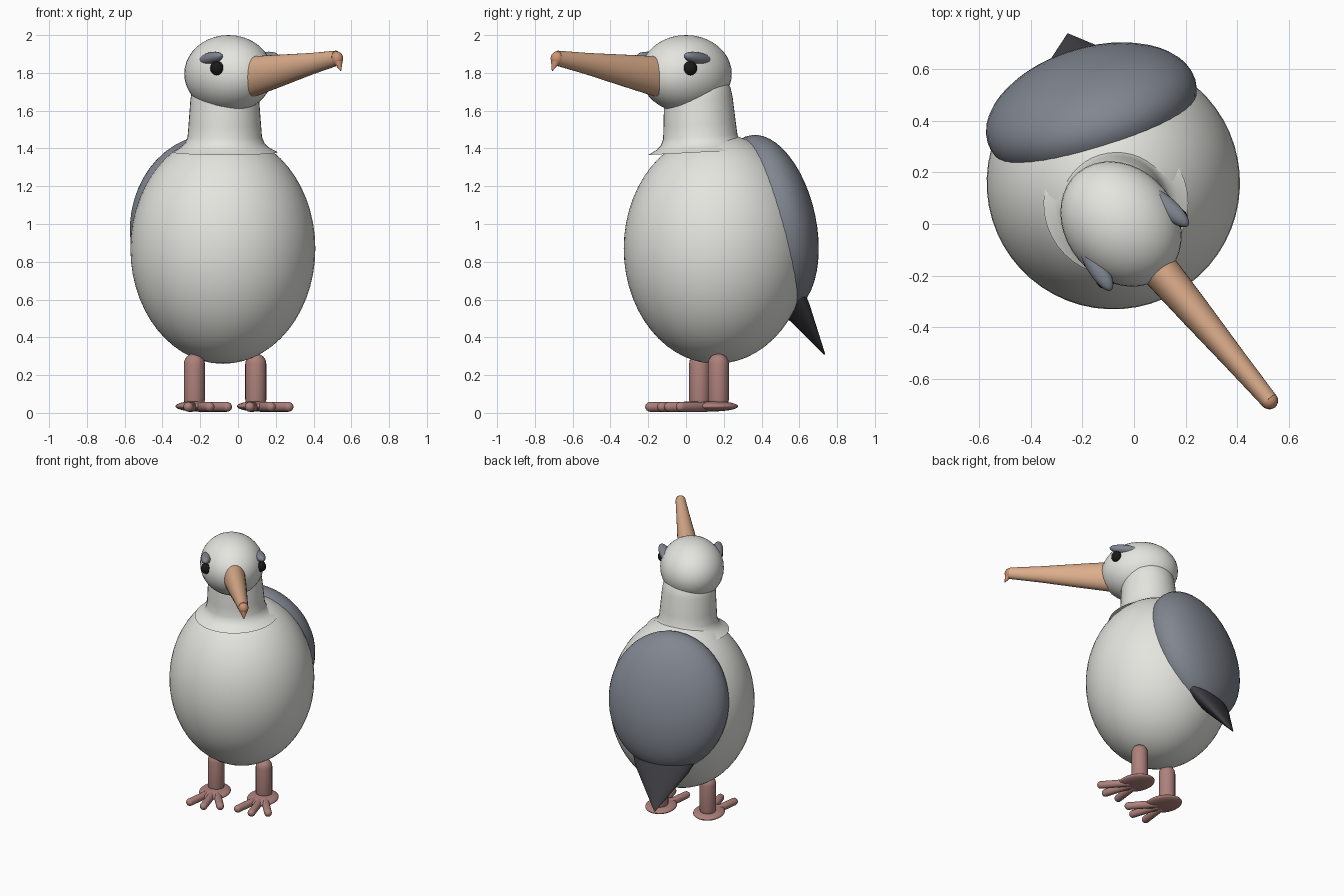
import bpy, bmesh
from math import radians, sin, cos, pi
from mathutils import Matrix, Vector

if "Cube" in bpy.data.objects:
    bpy.data.objects.remove(bpy.data.objects["Cube"])

def material(name, rgb):
    m = bpy.data.materials.new(name)
    m.diffuse_color = (*rgb, 1)
    m.use_nodes = True
    m.node_tree.nodes["Principled BSDF"].inputs["Base Color"].default_value = m.diffuse_color
    return m

WHITE = material("white_plumage", (0.78, 0.78, 0.74))
SLATE = material("slate_plumage", (0.22, 0.24, 0.28))
DARK = material("dark_plumage", (0.05, 0.05, 0.06))
BEAK = material("beak_tan", (0.72, 0.42, 0.26))
HOOK = material("hook_orange", (0.62, 0.29, 0.17))
SKIN = material("leg_pink", (0.42, 0.22, 0.20))
BLACK = material("eye_black", (0.01, 0.01, 0.01))

# Body and head each have their own turned frame (local -y is forward)
BODY = Matrix.Translation((-0.08, 0.16, 0)) @ Matrix.Rotation(radians(17), 4, 'Z')
HEAD = Matrix.Translation((-0.05, 0.0, 0)) @ Matrix.Rotation(radians(40), 4, 'Z')

def finish(name, bm, mat):
    bmesh.ops.recalc_face_normals(bm, faces=bm.faces)
    me = bpy.data.meshes.new(name)
    bm.to_mesh(me)
    bm.free()
    ob = bpy.data.objects.new(name, me)
    bpy.context.collection.objects.link(ob)
    me.materials.append(mat)
    bpy.context.view_layer.objects.active = ob
    bpy.ops.object.select_all(action='DESELECT')
    ob.select_set(True)
    bpy.ops.object.shade_smooth_by_angle(angle=radians(50))
    return ob

def ellipsoid(name, frame, loc, radii, mat, tilt=0, seg=40):
    bm = bmesh.new()
    m = frame @ Matrix.Translation(loc) @ Matrix.Rotation(radians(tilt), 4, 'X') @ Matrix.Diagonal((*radii, 1))
    bmesh.ops.create_uvsphere(bm, u_segments=seg, v_segments=seg // 2, radius=1, matrix=m)
    return finish(name, bm, mat)

def loft(name, frame, start, end, rings, mat, seg=32):
    """Elliptical rings (fraction, half width, half thickness) along a line."""
    a, b = Vector(start), Vector(end)
    d = (b - a).normalized()
    side = Vector((1, 0, 0)) if abs(d.x) < 0.9 else Vector((0, 1, 0))
    side = (side - d * side.dot(d)).normalized()
    up = d.cross(side)
    bm = bmesh.new()
    loops = []
    for t, w, h in rings:
        c = a.lerp(b, t)
        loops.append([bm.verts.new(frame @ (c + side * w * cos(2 * pi * i / seg) + up * h * sin(2 * pi * i / seg)))
                      for i in range(seg)])
    for p, q in zip(loops, loops[1:]):
        for i in range(seg):
            bm.faces.new((p[i], p[(i + 1) % seg], q[(i + 1) % seg], q[i]))
    bm.faces.new(loops[0])
    bm.faces.new(loops[-1])
    return finish(name, bm, mat)

def capsule(name, frame, start, end, r, mat):
    """Rod with hemispherical ends; start and end are the outer tips."""
    k = r / (Vector(end) - Vector(start)).length
    cap = [(k * (1 - cos(a)), r * sin(a)) for a in (0.03, 0.4, 0.8, 1.2, pi / 2)]
    rings = [(t, s, s) for t, s in cap] + [(1 - t, s, s) for t, s in reversed(cap)]
    return loft(name, frame, start, end, rings, mat, 20)

# Body, folded back plumage and tail
ellipsoid("body", BODY, (0, 0, 0.87), (0.49, 0.49, 0.61), WHITE, seg=56)
ellipsoid("back_plumage", BODY, (0, 0.29, 1.0), (0.42, 0.23, 0.48), SLATE, tilt=12, seg=48)
loft("tail", BODY, (0, 0.37, 0.66), (0, 0.60, 0.31),
     [(0, 0.24, 0.075), (0.3, 0.19, 0.06), (1, 0.004, 0.004)], DARK)

# Neck flaring into the body, with a domed top inside the head
L = 0.48
neck = [(0, 0.28), (0.05, 0.235), (0.10, 0.21), (0.17, 0.197), (0.3, 0.192), (0.58, 0.182)]
neck += [(0.58 + 0.18 * sin(a) / L, 0.182 * cos(a)) for a in (0.3, 0.6, 0.9, 1.2, 1.5)]
loft("neck", Matrix(), (-0.07, 0.08, 1.38), (-0.07, 0.055, 1.38 + L),
     [(t, r, r) for t, r in neck], WHITE, 40)

# Head and beak with hooked tip
ellipsoid("head", HEAD, (0, 0, 1.795), (0.215, 0.26, 0.205), WHITE)
loft("beak", HEAD, (0, -0.19, 1.78), (0, -0.89, 1.878),
     [(0, 0.075, 0.108), (0.35, 0.062, 0.083), (0.7, 0.046, 0.057), (1, 0.034, 0.04)], BEAK)
ellipsoid("beak_tip", HEAD, (0, -0.89, 1.876), (0.034, 0.036, 0.038), HOOK, seg=20)
loft("beak_hook", HEAD, (0, -0.895, 1.875), (0, -0.925, 1.81),
     [(0, 0.034, 0.03), (1, 0.002, 0.002)], HOOK, 16)

# Paired parts
for s, n in ((-1, "left"), (1, "right")):
    ellipsoid(n + "_eye", HEAD, (s * 0.185, -0.125, 1.825), (0.036, 0.036, 0.038), BLACK, seg=20)
    brow = HEAD @ Matrix.Translation((s * 0.177, -0.06, 1.875)) @ Matrix.Rotation(radians(s * 9), 4, 'Z')
    ellipsoid(n + "_brow", brow, (0, 0, 0), (0.038, 0.115, 0.033), SLATE, tilt=-9, seg=24)
    x, y = s * 0.17, -0.04
    capsule(n + "_leg", BODY, (x, y, 0.015), (x, y, 0.315), 0.056, SKIN)
    ellipsoid(n + "_foot", BODY, (x, y - 0.025, 0.035), (0.105, 0.13, 0.027), SKIN, seg=32)
    for i, a in enumerate((-24, 0, 24)):
        r = 0.30 if a == 0 else 0.29
        dx, dy = sin(radians(a)), -cos(radians(a))
        capsule(f"{n}_toe_{i + 1}", BODY, (x + dx * 0.05, y + dy * 0.05, 0.032),
                (x + dx * r, y + dy * r, 0.032), 0.026, SKIN)
